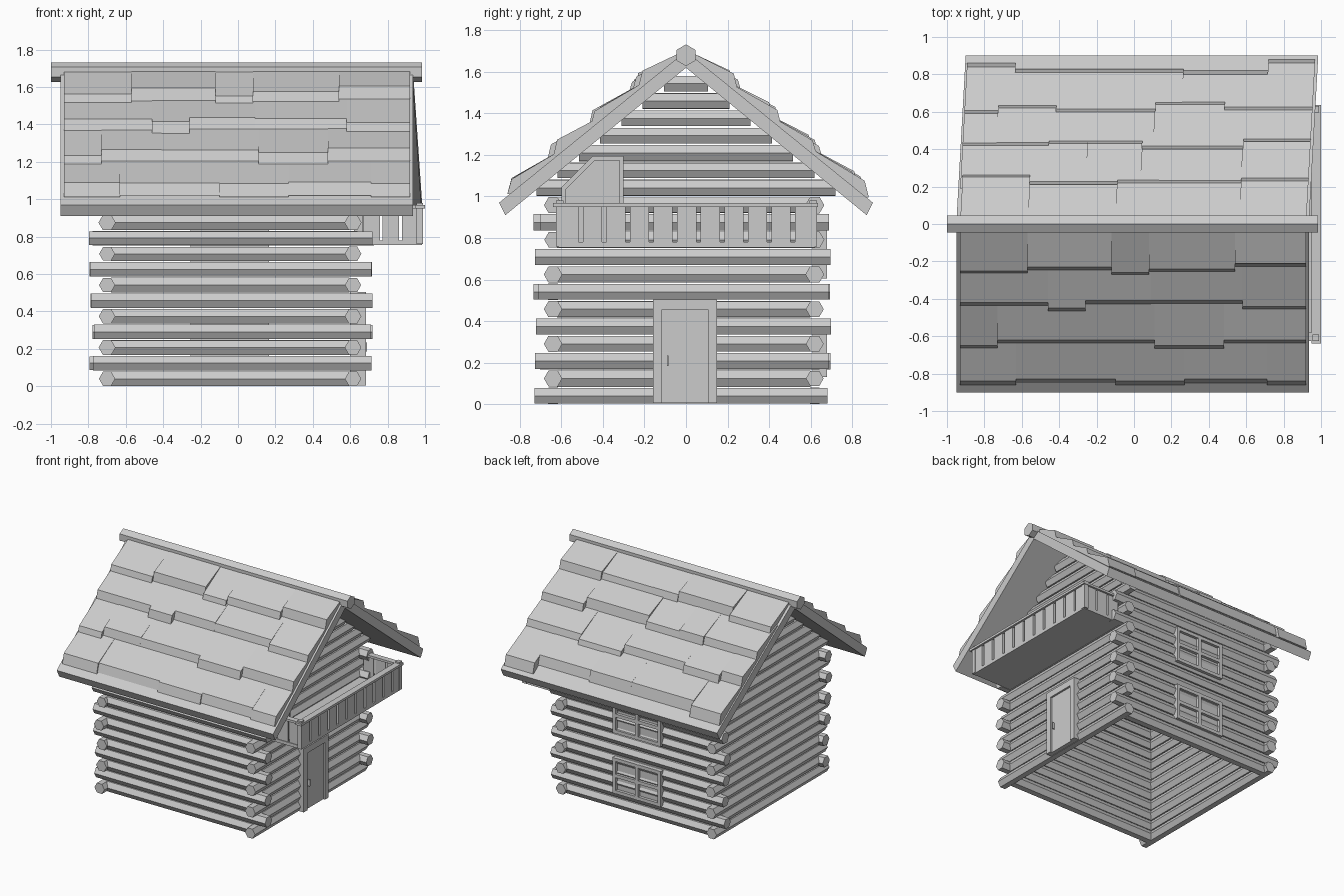
import bpy, bmesh, math, random

if "Cube" in bpy.data.objects:
    bpy.data.objects.remove(bpy.data.objects["Cube"])
random.seed(4)


def prism(name, profile, a, b, axis='x', taper=1.0):
    """Extrude a 2D profile (horizontal, z) along x or y from a to b."""
    bm = bmesh.new()
    rings = []
    for t in (a, b):
        rings.append([bm.verts.new((t, u, v) if axis == 'x' else (u, t, v)) for u, v in profile])
    n = len(profile)
    bm.faces.new(rings[0])
    bm.faces.new(rings[1])
    for i in range(n):
        j = (i + 1) % n
        bm.faces.new((rings[0][i], rings[0][j], rings[1][j], rings[1][i]))
    bmesh.ops.recalc_face_normals(bm, faces=bm.faces)
    me = bpy.data.meshes.new(name)
    bm.to_mesh(me)
    bm.free()
    ob = bpy.data.objects.new(name, me)
    bpy.context.collection.objects.link(ob)
    return ob


def box(name, x0, x1, y0, y1, z0, z1):
    return prism(name, [(y0, z0), (y1, z0), (y1, z1), (y0, z1)], x0, x1)


def hexagon(c, z, r, turn=0.0):
    return [(c + r * math.cos(math.radians(60 * i + turn)),
             z + r * math.sin(math.radians(60 * i + turn))) for i in range(6)]


def log(name, axis, c, z, a, b):
    prism(name, hexagon(c, z, 0.044 + random.uniform(-0.002, 0.002)), a, b, axis)


# Log walls: long and short logs alternate so the corners interlock
STEP, XL, XR, YF, YB = 0.0835, -0.70, 0.615, -0.64, 0.62
for i in range(12):
    z = 0.04 + i * STEP
    j = lambda: random.uniform(-0.02, 0.02)
    if i % 2:
        for c in (YF, YB):
            log('long_side_log', 'x', c, z, -0.785 + j(), 0.72 + j() / 2)
        for c in (XL, XR):
            log('short_end_log', 'y', c, z, YF + 0.02, YB - 0.02)
    else:
        for c in (XL, XR):
            log('long_end_log', 'y', c, z, -0.715 + j(), 0.69 + j() / 2)
        for c in (YF, YB):
            log('short_side_log', 'x', c, z, XL + 0.02, XR - 0.02)
for c in (YF, YB):
    log('wall_plate_log', 'x', c, 0.04 + 12 * STEP, XL, XR)

# Gable logs shrink up to the ridge
for i in range(12, 19):
    z = 0.04 + i * STEP
    half = max((1.63 - z) / 0.816, 0.06)
    for c in (XL, XR):
        log('gable_log', 'y', c, z, -half, half)


# Roof: one slab and four rows of uneven shingles on each slope
def slope(y):
    return 1.70 - 0.811 * y


def roof_piece(name, side, profile, x0, x1):
    ob = prism(name, [(side * y, z) for y, z in profile], x0, x1)
    if side > 0:  # back slope is slightly skewed
        for v in ob.data.vertices:
            v.co.x += 0.05 * v.co.y / 0.9


front_rows = [
    ([-0.93, -0.57, -0.12, 0.08, 0.54, 0.92], [0.25, 0.23, 0.26, 0.24, 0.21]),
    ([-0.93, -0.46, -0.26, 0.09, 0.58, 0.92], [0.42, 0.45, 0.41, 0.41, 0.44]),
    ([-0.93, -0.73, -0.41, 0.11, 0.48, 0.92], [0.65, 0.62, 0.62, 0.65, 0.62]),
    ([-0.93, -0.63, -0.10, 0.27, 0.71, 0.92], [0.84, 0.83, 0.84, 0.83, 0.84])]
back_rows = [
    ([-0.93, -0.57, -0.10, 0.12, 0.56, 0.92], [0.25, 0.21, 0.22, 0.22, 0.23]),
    ([-0.94, -0.48, -0.27, 0.02, 0.56, 0.92], [0.42, 0.43, 0.43, 0.40, 0.44]),
    ([-0.94, -0.76, -0.45, 0.08, 0.45, 0.92], [0.59, 0.62, 0.60, 0.64, 0.61]),
    ([-0.94, -0.68, -0.14, 0.22, 0.67, 0.92], [0.84, 0.81, 0.81, 0.80, 0.86])]
for side, rows in ((-1, front_rows), (1, back_rows)):
    roof_piece('roof_slab', side, [(0, 1.70), (0.90, 0.97), (0.87, 0.91), (0, 1.62)], -0.95, 0.935)
    top = 0.02
    for cuts, lows in rows:
        for x0, x1, low in zip(cuts, cuts[1:], lows):
            rise = random.uniform(0.06, 0.08)
            roof_piece('shingle', side, [(top, slope(top) - 0.01), (top, slope(top) + 0.012),
                                         (low, slope(low) + rise),
                                         (low + 0.02, slope(low + 0.02) + 0.01),
                                         (low, slope(low) - 0.01)], x0, x1)
        top = min(lows) - 0.02
prism('ridge_beam', hexagon(0, 1.68, 0.052, 30), -1.0, 0.985)

# Door on the right end
for y0, y1 in ((-0.16, -0.115), (0.105, 0.15)):
    box('door_post', 0.60, 0.685, y0, y1, 0.005, 0.455)
box('door_lintel', 0.60, 0.685, -0.16, 0.15, 0.455, 0.505)
box('door_panel', 0.60, 0.67, -0.115, 0.105, 0.005, 0.455)
box('door_handle', 0.665, 0.69, -0.092, -0.084, 0.185, 0.235)

# Balcony door with its corner cut to follow the roof
prism('balcony_door_frame', [(-0.60, 0.77), (-0.30, 0.77), (-0.30, 1.195), (-0.45, 1.195),
                             (-0.60, 1.045)], 0.62, 0.668)
prism('balcony_door', [(-0.58, 0.77), (-0.32, 0.77), (-0.32, 1.175), (-0.44, 1.175),
                       (-0.58, 1.035)], 0.64, 0.676)

# Balcony: floor, plank railing and top rail
box('balcony_floor', 0.60, 0.985, -0.615, 0.62, 0.755, 0.78)
y = -0.61
for i in range(11):
    w = 0.092
    box('balcony_plank', 0.965, 0.985, y, y + w, 0.76, 0.955 + random.uniform(-0.004, 0.004))
    y += 0.1135
for c in (-0.61, 0.605):
    for i in range(3):
        x = 0.67 + i * 0.103
        box('side_plank', x, x + 0.088, c, c + 0.015, 0.76, 0.955)
    box('side_rail', 0.64, 0.99, c - 0.015, c + 0.03, 0.95, 0.968)
box('front_rail', 0.95, 1.0, -0.64, 0.635, 0.95, 0.968)
for y0 in (-0.625, 0.595):
    box('railing_post', 0.955, 0.99, y0, y0 + 0.035, 0.76, 0.98)

# Two four-pane windows in the back wall
X0, X1 = -0.255, 0.165
for z0 in (0.13, 0.605):
    z1, t = z0 + 0.28, 0.026
    xm, zm = (X0 + X1) / 2, (z0 + z1) / 2
    box('window_pane', X0, X1, 0.61, 0.655, z0, z1)
    for x in (X0, xm - t / 2, X1 - t):
        box('window_upright', x, x + t, 0.61, 0.68, z0, z1)
    for z in (z0, zm - t / 2, z1 - t):
        box('window_bar', X0, X1, 0.61, 0.678, z, z + t)
